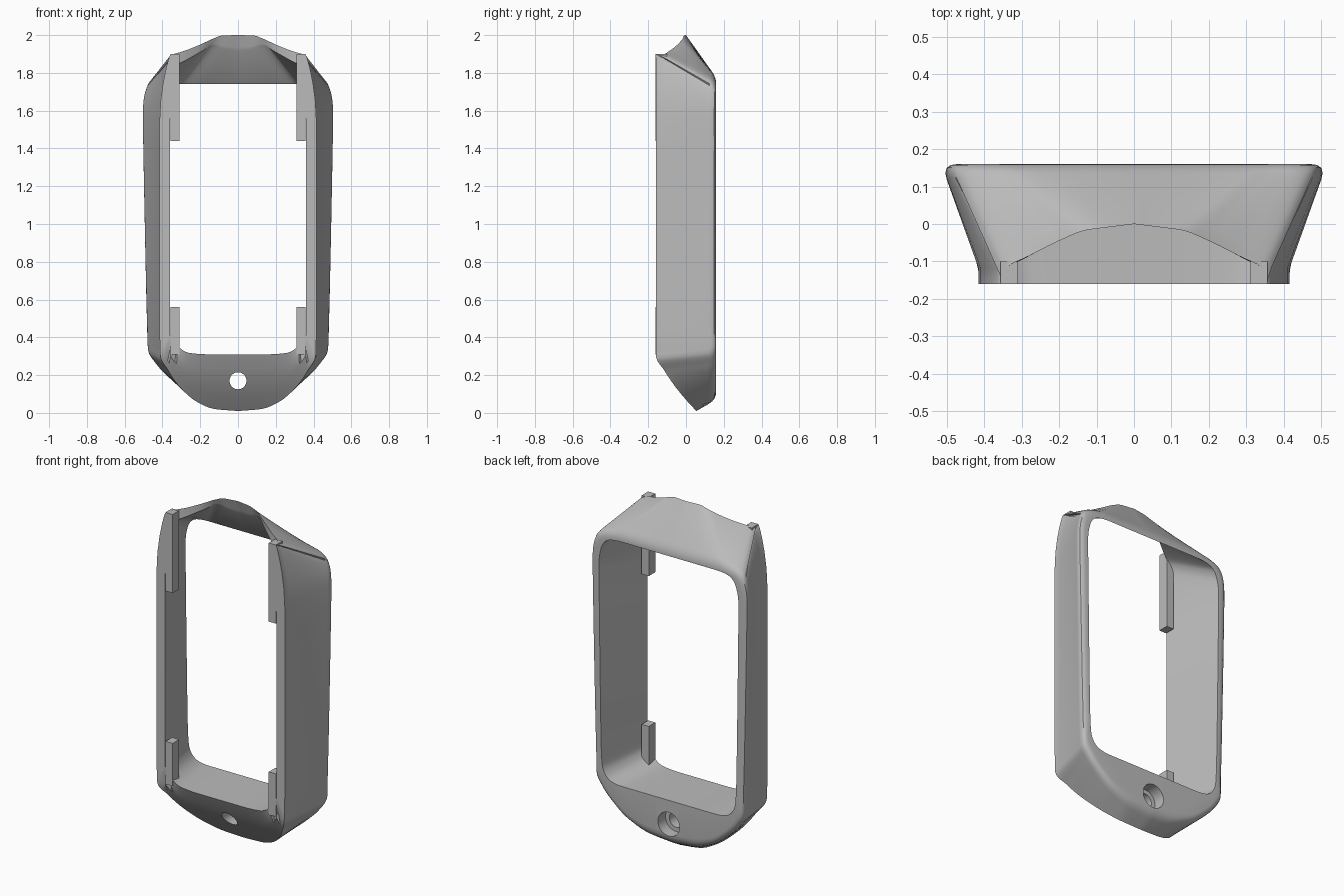
import bpy, bmesh
from mathutils import Vector

FRONT, BACK = -0.16, 0.16
STEPS = 5

old = bpy.data.objects.get("Cube")
if old:
    bpy.data.objects.remove(old, do_unlink=True)

grey = bpy.data.materials.new("light_grey")
grey.use_nodes = True
colour = (0.5, 0.5, 0.5, 1)
grey.diffuse_color = colour
grey.node_tree.nodes["Principled BSDF"].inputs["Base Color"].default_value = colour


def front_y(z):
    """Depth of the front face: flat above, curving back towards the chin."""
    t = max(0, 0.31 - z)
    return FRONT + 0.453 * t + 0.88 * t * t


def smooth_rail(points):
    """Sample a rail with monotone cubic tangents so straight runs stay straight."""
    pts = [Vector(p) for p in points]
    gaps = [b - a for a, b in zip(pts, pts[1:])]

    def tangent(i):
        if i == 0 or i == len(gaps):
            return gaps[min(i, len(gaps) - 1)]
        return Vector([2 * a * b / (a + b) if a * b > 0 else 0
                       for a, b in zip(gaps[i - 1], gaps[i])])

    out = []
    for i, gap in enumerate(gaps):
        m0, m1 = tangent(i), tangent(i + 1)
        for k in range(STEPS):
            t = k / STEPS
            out.append(pts[i] + gap * (t * t * (3 - 2 * t))
                       + m0 * (t * (1 - t) ** 2) - m1 * (t * t * (1 - t)))
    return out + [pts[-1]]


# Half outlines, from top centre down to bottom centre
crest = [(0, 0, 2), (.08, -.01, 1.998), (.13, -.017, 1.982), (.2, -.045, 1.95),
         (.28, -.085, 1.918), (.345, -.12, 1.9)]
edge = [(.357, 1.9), (.415, 1.55), (.415, .5), (.412, .31), (.37, .225),
        (.32, .15), (.22, .06), (.12, .02), (0, .01)]
back = [(0, 1.775), (.2, 1.775), (.33, 1.775), (.38, 1.772), (.43, 1.765),
        (.472, 1.745), (.5, 1.7), (.515, 1.58), (.492, .5), (.485, .34),
        (.44, .26), (.37, .19), (.27, .12), (.14, .08), (0, .07)]
opening = [(0, 1.74), (.2, 1.74), (.3, 1.74), (.34, 1.738), (.385, 1.73),
           (.42, 1.705), (.44, 1.66), (.452, 1.56), (.437, .5), (.43, .4),
           (.41, .35), (.37, .32), (.3, .31), (.15, .31), (0, .31)]
inner_crest = [(0, .03, 1.915), (.07, .015, 1.925), (.13, 0, 1.945),
               (.2, -.04, 1.91), (.27, -.08, 1.87), (.325, -.115, 1.84)]
inner_edge = [(.335, 1.82), (.36, 1.5), (.36, .5), (.36, .42), (.345, .38),
              (.31, .345), (.26, .318), (.15, .31), (0, .31)]


def on_front(points):
    return [(x, front_y(z), z) for x, z in points]


def on_back(points):
    return [(x, BACK, z) for x, z in points]


rails = zip(smooth_rail(crest + on_front(edge)), smooth_rail(on_back(back)),
            smooth_rail(on_back(opening)),
            smooth_rail(inner_crest + on_front(inner_edge)))


def section(outer, rear, hole, inner):
    """Closed wall section: outer side, rounded back edge, opening, front lip."""
    mid = outer.lerp(rear, 0.13)
    if abs(outer.y - FRONT) < 0.003:
        mid.x = outer.x
    along, across = mid - rear, hole - rear
    start = rear + along.normalized() * 0.045
    end = rear + across.normalized() * min(0.045, across.length * 0.85)
    rounded = [start.lerp(rear, t).lerp(rear.lerp(end, t), t)
               for t in (0, .25, .5, .75, 1)]
    lip = [inner.lerp(outer, t) for t in (.25, .5, .75)]
    for p in lip:
        if p.z < 0.31:
            p.y = front_y(p.z)
    return [outer, mid] + rounded + [hole, inner] + lip


half = [section(*r) for r in rails]
mirrored = [[Vector((-p.x, p.y, p.z)) for p in s] for s in half[-2:0:-1]]

# Frame shell
bm = bmesh.new()
rings = [[bm.verts.new(p) for p in s] for s in half + mirrored]
for a, b in zip(rings, rings[1:] + rings[:1]):
    for i in range(len(a)):
        j = (i + 1) % len(a)
        bm.faces.new((a[i], a[j], b[j], b[i]))
bmesh.ops.recalc_face_normals(bm, faces=bm.faces)
mesh = bpy.data.meshes.new("frame")
bm.to_mesh(mesh)
bm.free()
frame = bpy.data.objects.new("frame", mesh)
bpy.context.collection.objects.link(frame)
mesh.materials.append(grey)


def cut_hole(radius, y0, y1):
    """Round hole through the chin, along y."""
    bpy.ops.mesh.primitive_cylinder_add(
        vertices=40, radius=radius, depth=y1 - y0,
        location=(0, (y0 + y1) / 2, 0.17), rotation=(1.570796, 0, 0))
    cutter = bpy.context.object
    cutter.name = "screw_hole_cutter"
    cutter.hide_render = True
    cutter.data.materials.append(grey)
    mod = frame.modifiers.new("screw_hole", 'BOOLEAN')
    mod.operation, mod.solver, mod.object = 'DIFFERENCE', 'EXACT', cutter
    bpy.context.view_layer.objects.active = frame
    bpy.ops.object.modifier_apply(modifier=mod.name)
    bpy.data.objects.remove(cutter, do_unlink=True)


# Screw hole with a wider recess at the back
cut_hole(0.045, -0.3, 0.3)
cut_hole(0.07, 0.09, 0.3)

bpy.ops.object.select_all(action='DESELECT')
frame.select_set(True)
bpy.context.view_layer.objects.active = frame
bpy.ops.object.shade_smooth_by_angle(angle=0.6)

# Retaining tabs inside the front edges
for side, sign in (("left", 1), ("right", -1)):
    for level, z0, z1 in (("lower", .31, .56), ("upper", 1.44, 1.9)):
        bpy.ops.mesh.primitive_cube_add(
            size=1, location=(sign * 0.334, -0.13, (z0 + z1) / 2))
        tab = bpy.context.object
        tab.name = f"{level}_{side}_tab"
        tab.scale = (0.046, 0.0605, z1 - z0)
        tab.data.materials.append(grey)
